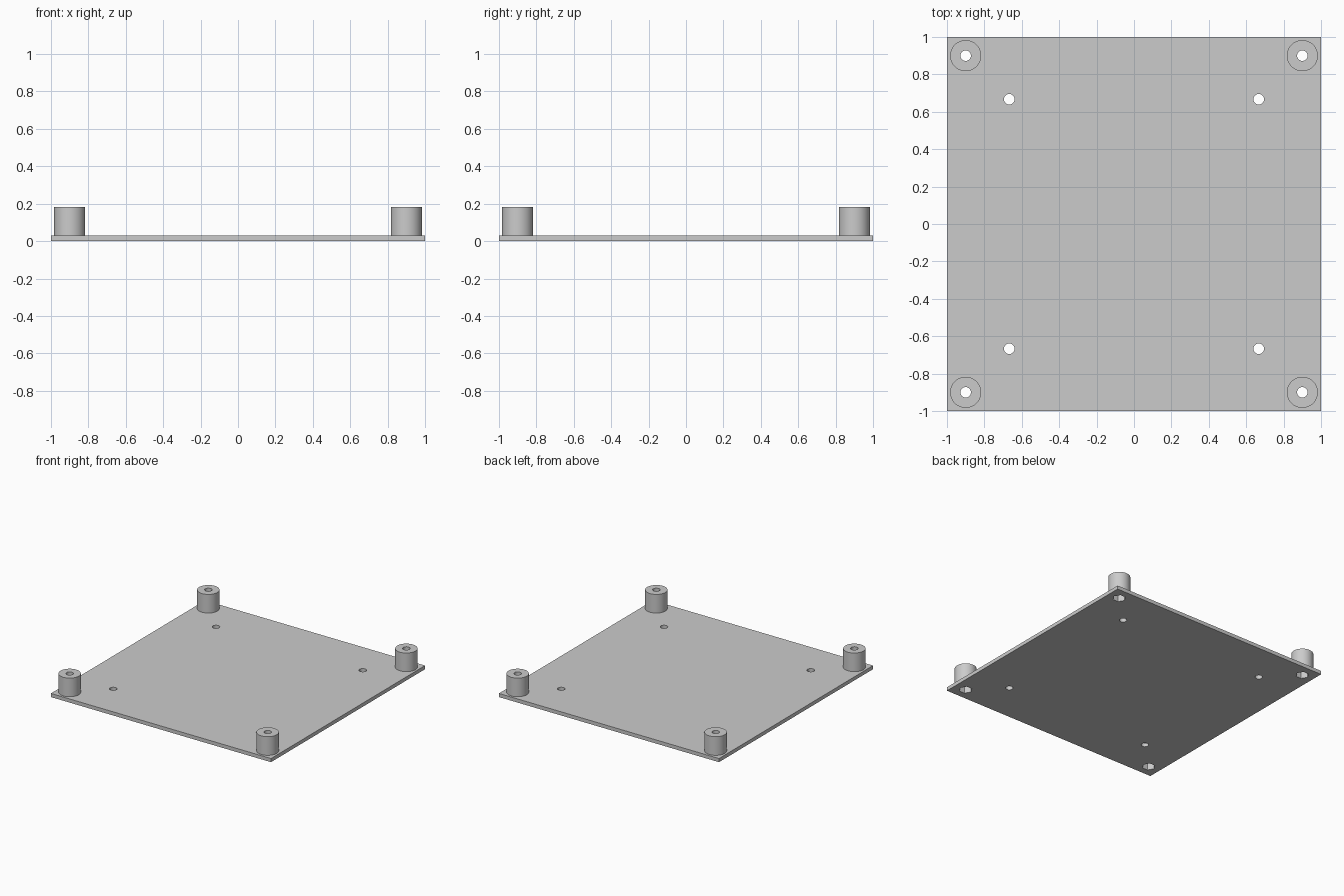
import bpy
from math import radians

if "Cube" in bpy.data.objects:
    bpy.data.objects.remove(bpy.data.objects["Cube"], do_unlink=True)

PLATE = 0.03       # plate thickness
TOP = 0.183        # top of the standoffs
POST = 0.9         # standoff offset from the centre
MOUNT = 0.667      # mounting hole offset from the centre
BORE = 0.028       # radius of all round holes
NUT_DEPTH = 0.09   # depth of the hexagonal nut pockets
CORNERS = [("front_right", -1, -1), ("front_left", 1, -1),
           ("back_right", -1, 1), ("back_left", 1, 1)]

grey = bpy.data.materials.new("plain_grey")
grey.use_nodes = True
colour = (0.6, 0.6, 0.6, 1)
grey.diffuse_color = colour
grey.node_tree.nodes["Principled BSDF"].inputs["Base Color"].default_value = colour


def cylinder(name, x, y, z0, z1, radius, sides=48, turn=0):
    bpy.ops.mesh.primitive_cylinder_add(
        vertices=sides, radius=radius, depth=z1 - z0,
        location=(x, y, (z0 + z1) / 2), rotation=(0, 0, turn))
    obj = bpy.context.object
    obj.name = name
    obj.data.materials.append(grey)
    return obj


def cut(target, cutters):
    for cutter in cutters:
        cutter.hide_render = True
        mod = target.modifiers.new("cut", 'BOOLEAN')
        mod.operation = 'DIFFERENCE'
        mod.solver = 'EXACT'
        mod.object = cutter
    bpy.ops.object.select_all(action='DESELECT')
    target.select_set(True)
    bpy.context.view_layer.objects.active = target
    for mod in list(target.modifiers):
        bpy.ops.object.modifier_apply(modifier=mod.name)


# Square base plate
bpy.ops.mesh.primitive_cube_add(size=1, location=(0, 0, PLATE / 2))
plate = bpy.context.object
plate.name = "base_plate"
plate.scale = (2, 2, PLATE)
bpy.ops.object.transform_apply(location=False, rotation=False, scale=True)
plate.data.materials.append(grey)

# Corner standoffs with a screw bore and a nut pocket entered from below
plate_cutters, post_cutters = [], []
for label, sx, sy in CORNERS:
    x, y = sx * POST, sy * POST
    post = cylinder(label + "_standoff", x, y, PLATE, TOP, 0.083, 64)
    bore = cylinder("bore_cutter", x, y, -0.1, TOP + 0.1, BORE)
    pocket = cylinder("nut_pocket_cutter", x, y, -0.1, NUT_DEPTH, 0.05, 6, radians(30))
    cut(post, [pocket, bore])
    bpy.ops.object.shade_smooth_by_angle(angle=radians(30))
    plate_cutters.append(pocket)
    post_cutters.append(bore)

    # Mounting hole through the plate
    plate_cutters.append(cylinder("mounting_hole_cutter", sx * MOUNT, sy * MOUNT,
                                  -0.1, PLATE + 0.1, BORE))

cut(plate, plate_cutters)
bpy.ops.object.shade_smooth_by_angle(angle=radians(30))

# Remove the helpers once the cuts are applied
for helper in plate_cutters + post_cutters:
    bpy.data.objects.remove(helper, do_unlink=True)
